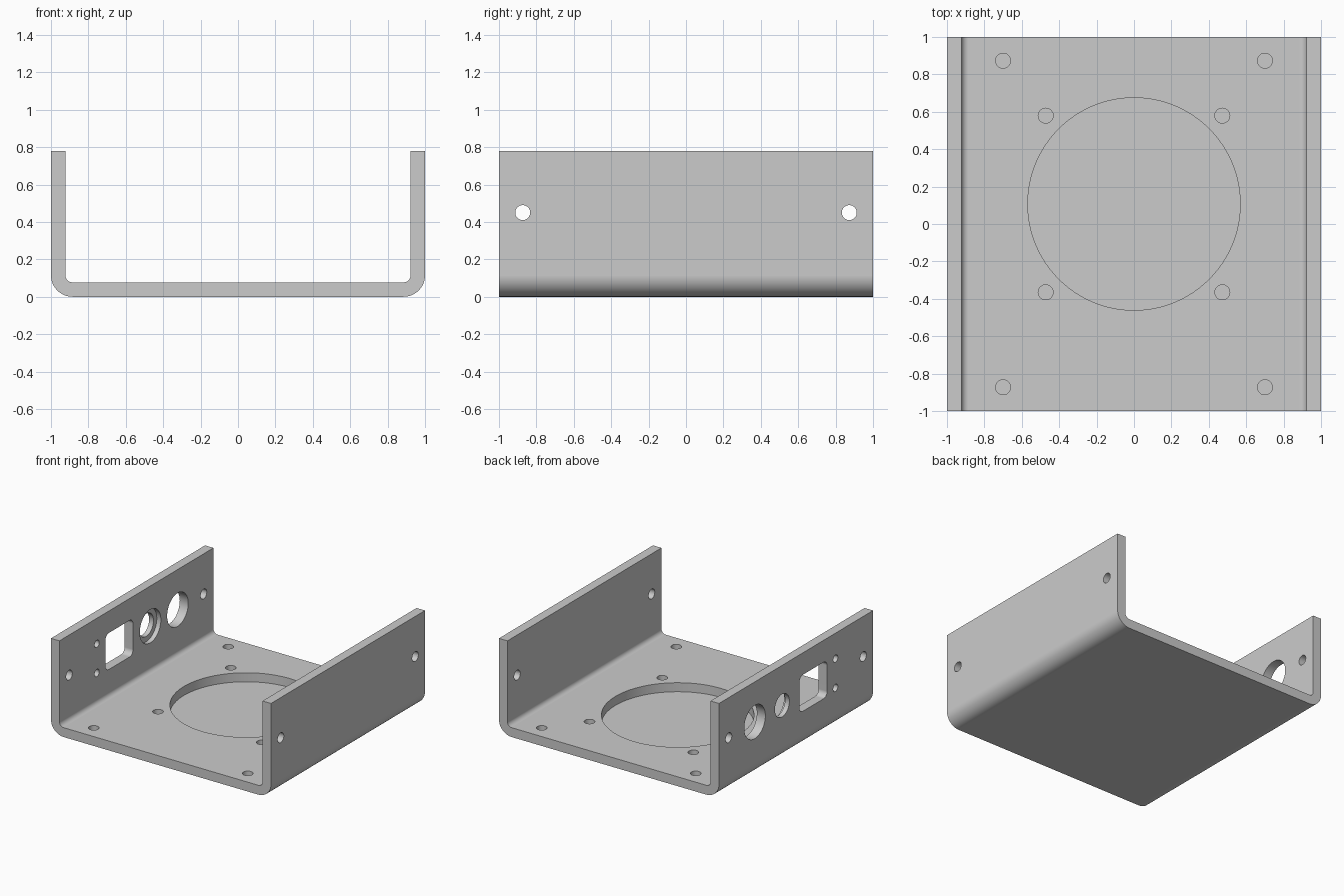
import bpy, bmesh, math
from mathutils import Matrix, Vector

if "Cube" in bpy.data.objects:
    bpy.data.objects.remove(bpy.data.objects["Cube"], do_unlink=True)

HEIGHT, THICK = 0.78, 0.077
OUTER_R, INNER_R = 0.115, 0.038
HOLE_Z = 0.45

grey = bpy.data.materials.new("plain grey metal")
grey.use_nodes = True
COLOUR = (0.6, 0.6, 0.6, 1)
grey.diffuse_color = COLOUR
grey.node_tree.nodes["Principled BSDF"].inputs["Base Color"].default_value = COLOUR


def arc(cx, cy, r, start, end, steps=12):
    """Points along an arc, angles in degrees."""
    angles = [math.radians(start + (end - start) * i / steps) for i in range(steps + 1)]
    return [(cx + r * math.cos(a), cy + r * math.sin(a)) for a in angles]


def prism(name, points, depth, matrix):
    """Extrude a 2D outline along local z, centred, then place it."""
    bm = bmesh.new()
    face = bm.faces.new([bm.verts.new((u, v, -depth / 2)) for u, v in points])
    side = bmesh.ops.extrude_face_region(bm, geom=[face])["geom"]
    moved = [g for g in side if isinstance(g, bmesh.types.BMVert)]
    bmesh.ops.translate(bm, verts=moved, vec=(0, 0, depth))
    bmesh.ops.transform(bm, matrix=matrix, verts=bm.verts)
    bmesh.ops.recalc_face_normals(bm, faces=bm.faces)
    mesh = bpy.data.meshes.new(name)
    bm.to_mesh(mesh)
    bm.free()
    obj = bpy.data.objects.new(name, mesh)
    bpy.context.collection.objects.link(obj)
    mesh.materials.append(grey)
    return obj


# Bent channel: right half of the section, mirrored to the left
half = arc(1 - OUTER_R, OUTER_R, OUTER_R, -90, 0)
half += [(1, HEIGHT), (1 - THICK, HEIGHT)]
half += arc(1 - THICK - INNER_R, THICK + INNER_R, INNER_R, 0, -90)
section = half + [(-x, z) for x, z in reversed(half)]
bracket = prism("bent_channel_bracket", section, 2, Matrix.Rotation(math.pi / 2, 4, "X"))


def cut(points, depth, matrix):
    """Cut one opening from the bracket and discard the cutter."""
    cutter = prism("opening_cutter", points, depth, matrix)
    cutter.hide_render = True
    bpy.context.view_layer.objects.active = bracket
    mod = bracket.modifiers.new("opening", "BOOLEAN")
    mod.operation, mod.solver, mod.object = "DIFFERENCE", "EXACT", cutter
    bpy.ops.object.modifier_apply(modifier=mod.name)
    bpy.data.objects.remove(cutter, do_unlink=True)


def circle(r, steps=32):
    return arc(0, 0, r, 0, 360, steps)[:-1]


def floor_hole(x, y, r, steps=32):
    """Blind recess that leaves a thin skin at the underside."""
    cut(circle(r, steps), 0.2, Matrix.Translation((x, y, 0.103)))


# Local x -> y, local y -> z, local z -> x
WALL_TURN = Matrix(((0, 0, 1, 0), (1, 0, 0, 0), (0, 1, 0, 0), (0, 0, 0, 1)))


def wall_hole(x, y, z, points, depth=0.3):
    cut(points, depth, Matrix.Translation((x, y, z)) @ WALL_TURN)


# Floor recesses: large disc, its four fixings and four corner holes
DISC_Y = 0.107
floor_hole(0, DISC_Y, 0.568, 96)
for sx in (-1, 1):
    for sy in (-1, 1):
        floor_hole(sx * 0.472, DISC_Y + sy * 0.472, 0.04)
        floor_hole(sx * 0.7, sy * 0.873, 0.04)
        wall_hole(sx, sy * 0.873, HOLE_Z, circle(0.04))

# Right wall: rounded socket window with two screw holes
w, h, r = 0.18, 0.15, 0.045
window = []
for i, (sx, sy) in enumerate(((1, 1), (-1, 1), (-1, -1), (1, -1))):
    window += arc(sx * (w - r), sy * (h - r), r, i * 90, i * 90 + 90, 6)
wall_hole(-1, -0.224, HOLE_Z, window)
for sz in (-1, 1):
    wall_hole(-1, -0.513, HOLE_Z + sz * 0.12, circle(0.03))

# Right wall: stepped round hole and plain round hole
wall_hole(-1, 0.18, HOLE_Z, circle(0.094, 48))
wall_hole(-0.86, 0.18, HOLE_Z, circle(0.137, 48), 0.2)
wall_hole(-1, 0.535, HOLE_Z, circle(0.137, 48))

# Smooth bends and bores, crisp edges
bpy.ops.object.select_all(action="DESELECT")
bracket.select_set(True)
bpy.context.view_layer.objects.active = bracket
bpy.ops.object.shade_smooth_by_angle(angle=math.radians(30))
weighted = bracket.modifiers.new("even shading", "WEIGHTED_NORMAL")
weighted.keep_sharp = True
